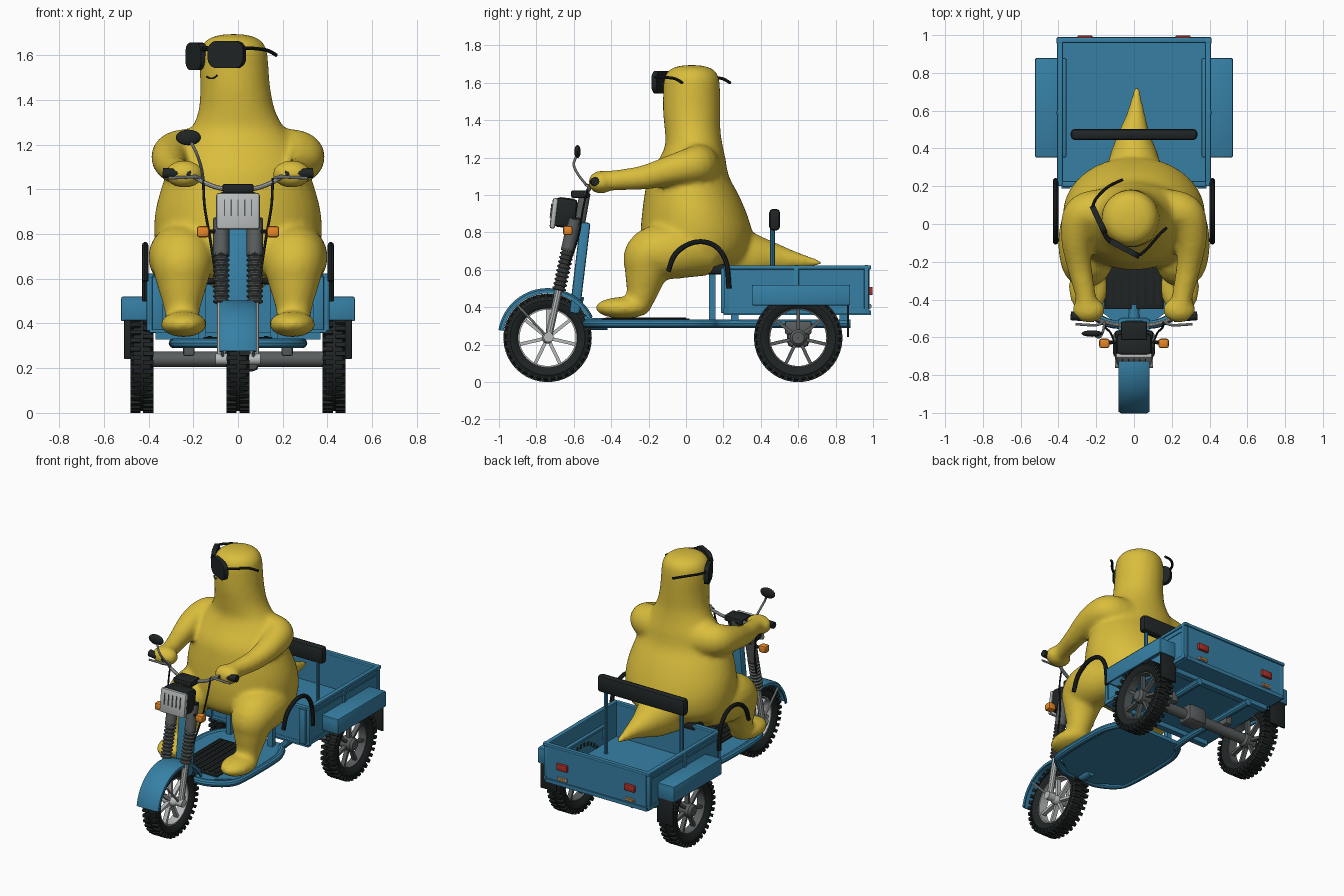
import bpy, bmesh, math
from mathutils import Vector, Matrix, Quaternion

if "Cube" in bpy.data.objects:
    bpy.data.objects.remove(bpy.data.objects["Cube"])


def material(name, rgb):
    m = bpy.data.materials.new(name)
    m.diffuse_color = (*rgb, 1)
    m.use_nodes = True
    m.node_tree.nodes["Principled BSDF"].inputs["Base Color"].default_value = m.diffuse_color
    return m


YELLOW = material("yellow", (0.70, 0.51, 0.045))
BLUE = material("blue", (0.037, 0.216, 0.376))
BLACK = material("black", (0.014, 0.018, 0.018))
GRAY = material("gray", (0.10, 0.11, 0.11))
SILVER = material("silver", (0.48, 0.50, 0.50))
ORANGE = material("orange", (0.80, 0.24, 0.02))
RED = material("red", (0.42, 0.03, 0.02))


def finish(bm, name, mat, mirror=False):
    bmesh.ops.recalc_face_normals(bm, faces=bm.faces[:])
    me = bpy.data.meshes.new(name)
    bm.to_mesh(me)
    bm.free()
    me.materials.append(mat)
    me.polygons.foreach_set("use_smooth", [True] * len(me.polygons))
    me.set_sharp_from_angle(angle=math.radians(35))
    ob = bpy.data.objects.new(name, me)
    bpy.context.scene.collection.objects.link(ob)
    if mirror:
        ob.modifiers.new("mirror", 'MIRROR')
    return ob


def smooth_path(pts, steps=6):
    """Catmull-Rom through tuples of any size"""
    out = []
    for i in range(len(pts) - 1):
        a, b, c, d = (pts[max(i - 1, 0)], pts[i], pts[i + 1], pts[min(i + 2, len(pts) - 1)])
        for s in range(steps):
            t = s / steps
            out.append(tuple(0.5 * (2 * q + (r - p) * t + (2 * p - 5 * q + 4 * r - u) * t * t
                                    + (3 * q - p - 3 * r + u) * t ** 3)
                             for p, q, r, u in zip(a, b, c, d)))
    return out + [tuple(pts[-1])]


def skin(bm, rings, closed=False, caps=True):
    vs = [[bm.verts.new(p) for p in ring] for ring in rings]
    n = len(vs[0])
    for a, b in zip(vs, vs[1:] + vs[:1] if closed else vs[1:]):
        for k in range(n):
            bm.faces.new((a[k], a[(k + 1) % n], b[(k + 1) % n], b[k]))
    if caps and not closed:
        bm.faces.new(vs[0])
        bm.faces.new(vs[-1])


def sweep(bm, pts, n=10):
    """round tube through (x, y, z, radius) points"""
    ps = [Vector(p[:3]) for p in pts]
    rings, q, last = [], None, None
    for i, p in enumerate(ps):
        t = (ps[min(i + 1, len(ps) - 1)] - ps[max(i - 1, 0)]).normalized()
        q = t.to_track_quat('Z', 'Y') if q is None else last.rotation_difference(t) @ q
        last = t
        r = max(pts[i][3], 0.002)
        rings.append([p + q @ Vector((r * math.cos(a), r * math.sin(a), 0))
                      for a in (2 * math.pi * k / n for k in range(n))])
    skin(bm, rings)


def tube(name, pts, r, mat, mirror=False, curve=True, n=10):
    bm = bmesh.new()
    pts = [(*p, r) for p in pts]
    sweep(bm, smooth_path(pts) if curve else pts, n)
    return finish(bm, name, mat, mirror)


def add_box(bm, c, size, rot=None):
    m = Matrix.Translation(c) @ (rot or Matrix()) @ Matrix.Diagonal((*size, 1))
    return bmesh.ops.create_cube(bm, size=1, matrix=m)


def box(name, c, size, mat, mirror=False, bevel=0.0, rot=None, seg=2):
    bm = bmesh.new()
    add_box(bm, c, size, rot)
    if bevel:
        bmesh.ops.bevel(bm, geom=bm.edges[:], offset=bevel, segments=seg, affect='EDGES', profile=0.5)
    return finish(bm, name, mat, mirror)


def ball(bm, c, radii, rot=None):
    m = Matrix.Translation(c) @ (rot or Matrix()) @ Matrix.Diagonal((*radii, 1))
    bmesh.ops.create_uvsphere(bm, u_segments=24, v_segments=14, radius=1, matrix=m)


def revolve(bm, profile, c, a0=0, a1=360, n=48):
    """spin an (x, radius) profile around the x direction"""
    full = a1 - a0 == 360
    rings = []
    for i in range(n if full else n + 1):
        a = math.radians(a0 + (a1 - a0) * i / n)
        rings.append([(c[0] + x, c[1] + r * math.cos(a), c[2] + r * math.sin(a)) for x, r in profile])
    skin(bm, rings, closed=full)


# Rider body: trunk sections (z, centre x, centre y, half width, half depth)
bm = bmesh.new()
trunk = [(.60, 0, .05, .20, .17), (.64, 0, .05, .31, .25), (.70, 0, .055, .36, .29), (.80, 0, .055, .375, .298),
         (.90, 0, .045, .37, .28), (1.0, 0, .03, .345, .252), (1.1, 0, .015, .31, .215), (1.2, 0, .035, .265, .175),
         (1.27, 0, .042, .21, .153), (1.35, -.005, .035, .172, .149), (1.45, -.012, .03, .157, .153),
         (1.55, -.018, .03, .154, .152), (1.63, -.02, .03, .147, .145), (1.675, -.02, .03, .11, .11),
         (1.694, -.02, .03, .045, .045)]
skin(bm, [[(cx + rx * math.cos(a), cy + ry * math.sin(a), z) for a in (math.tau * k / 40 for k in range(40))]
          for z, cx, cy, rx, ry in smooth_path(trunk, 4)])
sweep(bm, smooth_path([(0, .2, .68, .17), (0, .36, .665, .13), (0, .46, .66, .092),
                       (.01, .58, .65, .05), (.015, .73, .635, .012)]), 20)
for s in (-1, 1):
    sweep(bm, smooth_path([(s * .16, .06, 1.15, .13), (s * .27, .05, 1.16, .105), (s * .305, -.07, 1.135, .083),
                           (s * .29, -.22, 1.095, .066), (s * .26, -.36, 1.08, .056), (s * .25, -.44, 1.075, .056)]), 20)
    ball(bm, (s * .24, -.455, 1.068), (.088, .068, .062))
    sweep(bm, smooth_path([(s * .2, .12, .71, .14), (s * .25, -.05, .70, .148), (s * .25, -.185, .68, .143),
                           (s * .25, -.215, .58, .115), (s * .25, -.235, .48, .085), (s * .25, -.26, .41, .07)]), 20)
    ball(bm, (s * .243, -.335, .397), (.104, .15, .058))
body = finish(bm, "rider_body", YELLOW)
rm = body.modifiers.new("fuse", 'REMESH')
rm.mode, rm.voxel_size, rm.use_smooth_shade = 'VOXEL', 0.015, True
sm = body.modifiers.new("soften", 'SMOOTH')
sm.factor, sm.iterations = 0.5, 8

# Smile and sunglasses, head turned to one side
head_y = lambda x: .03 - .152 * math.sqrt(1 - ((x + .015) / .157) ** 2)
tube("smile", [(x, head_y(x) - .001, z) for x, z in
               ((-.14, 1.503), (-.125, 1.497), (-.108, 1.499), (-.093, 1.510))], .004, BLACK, n=6)
for nm, c, d, w in (("lens_left", (-.05, -.13, 1.603), (.16, -.085), .18),
                    ("lens_right", (-.187, .022, 1.595), (.07, -.15), .165)):
    bm = bmesh.new()
    rot = Matrix.Rotation(math.atan2(d[1], d[0]), 4, 'Z')
    add_box(bm, c, (w, .03, .122), rot)
    axis = rot.to_3x3() @ Vector((0, 1, 0))
    es = [e for e in bm.edges if abs((e.verts[0].co - e.verts[1].co).normalized().dot(axis)) > .9]
    bmesh.ops.bevel(bm, geom=es, offset=.045, segments=5, affect='EDGES', profile=.5)
    finish(bm, nm, BLACK)
tube("glasses_bridge", [(-.10, -.105, 1.625), (-.14, -.08, 1.63), (-.16, -.04, 1.625)], .011, BLACK)
tube("temple_left", [(.03, -.165, 1.632), (.075, -.125, 1.63), (.13, -.06, 1.622), (.172, -.02, 1.60)], .008, BLACK)
tube("temple_right", [(-.22, .09, 1.632), (-.2, .135, 1.63), (-.14, .195, 1.622), (-.06, .235, 1.60)], .008, BLACK)


# Wheels: tyre with tread blocks, rim, spokes, hub
def wheel(name, c, metal, hub):
    bm = bmesh.new()
    revolve(bm, [(-.03, .158), (-.045, .175), (-.05, .2), (-.038, .222), (0, .228), (.038, .222),
                 (.05, .2), (.045, .175), (.03, .158)], c)
    for k in range(36):
        for s in (-1, 1):
            rot = Matrix.Rotation(math.tau * (k + .25 * s) / 36, 4, 'X')
            add_box(bm, Vector(c) + rot @ Vector((s * .029, 0, .222)), (.046, .02, .028), rot)
    finish(bm, name + "_tyre", BLACK)
    bm = bmesh.new()
    revolve(bm, [(-.03, .15), (-.03, .163), (.03, .163), (.03, .15)], c)
    revolve(bm, [(-.05, .001), (-.05, hub * .7), (-.035, hub), (.035, hub), (.05, hub * .7), (.05, .001)], c, n=20)
    for k in range(7):
        rot = Matrix.Rotation(math.tau * k / 7, 4, 'X')
        add_box(bm, Vector(c) + rot @ Vector((0, 0, .09)), (.028, .018, .135), rot)
    finish(bm, name + "_rim", metal)


wheel("front_wheel", (0, -.74, .236), SILVER, .03)
wheel("rear_wheel_left", (.43, .6, .236), GRAY, .045)
wheel("rear_wheel_right", (-.43, .6, .236), GRAY, .045)
tube("rear_axle", [(-.4, .6, .24), (.4, .6, .24)], .035, GRAY, curve=False, n=16)
box("differential", (.02, .6, .245), (.15, .12, .12), GRAY, bevel=.03)

# Front mudguard
bm = bmesh.new()
revolve(bm, [(-.083, .238), (-.083, .256), (-.068, .266), (.068, .266), (.083, .256), (.083, .238),
             (.075, .238), (.066, .257), (-.066, .257), (-.075, .238)], (0, -.74, .236), 25, 171, 28)
finish(bm, "front_mudguard", BLUE)
tube("mudguard_stay", [(.068, -.74, .24), (.074, -.91, .42)], .007, SILVER, True, False)

# Fork: y follows the rake
fy = lambda z: -.735 + (z - .24) * .22
F = lambda z0, z1, x=.075: [(x, fy(z0), z0), (x, fy(z1), z1)]
tube("fork_lower", F(.24, .55), .02, SILVER, True, False)
tube("fork_upper", F(.70, .87), .036, GRAY, True, False, 16)
tube("fork_axle", [(.045, -.735, .24), (.1, -.735, .24)], .027, SILVER, True, False, 14)
bm = bmesh.new()
sweep(bm, [(.075, fy(z), z, .037 if i % 4 in (1, 2) else .028)
           for i, z in enumerate(.49 + .0058 * j for j in range(41))], 16)
finish(bm, "fork_spring", GRAY, True)
box("fork_crown", (0, fy(.86), .86), (.2, .07, .04), BLACK, bevel=.01)
tube("steering_tube", [(0, -.57, .84), (0, -.54, 1.01)], .03, GRAY, curve=False, n=14)
tilt = Matrix.Rotation(-.12, 4, 'X')
box("front_column", (0, -.567, .61), (.11, .055, .49), BLUE, bevel=.012, rot=tilt)
tube("column_foot", [(0, -.575, .46), (0, -.59, .37), (0, -.52, .315), (0, -.42, .31)], .032, BLUE, n=12)

# Headlight and signals
box("headlight_housing", (0, -.645, .905), (.19, .12, .16), BLACK, bevel=.025, rot=tilt)
box("headlight_lens", (0, -.706, .902), (.195, .03, .165), SILVER, bevel=.013, rot=tilt)
for k in range(5):
    box(f"lens_groove_{k}", (-.06 + .03 * k, -.722, .918), (.005, .005, .075), GRAY, rot=tilt)
box("turn_signal", (.157, -.632, .81), (.055, .05, .05), ORANGE, True, .012)
tube("signal_arm", [(.05, -.615, .815), (.14, -.63, .81)], .01, BLACK, True, False)

# Handlebar, grips, levers, cables, mirror
box("dashboard", (0, -.565, 1.005), (.14, .1, .04), BLACK, bevel=.01)
tube("handlebar", [(0, -.535, 1.0), (.08, -.535, 1.005), (.15, -.52, 1.03), (.21, -.5, 1.062), (.32, -.487, 1.072)],
     .011, SILVER, True)
tube("grip", [(.21, -.497, 1.068), (.335, -.486, 1.073)], .023, BLACK, True, False, 14)
tube("brake_lever", [(.16, -.515, 1.05), (.2, -.535, 1.055), (.31, -.53, 1.05)], .007, SILVER, True)
tube("cable", [(.155, -.52, 1.05), (.15, -.55, .93), (.125, -.575, .78), (.1, -.63, .62)], .006, BLACK, True, n=6)
tube("mirror_stem", [(-.155, -.52, 1.04), (-.165, -.57, 1.10), (-.185, -.6, 1.16), (-.21, -.585, 1.21)], .007, SILVER)
bm = bmesh.new()
ball(bm, (-.222, -.58, 1.232), (.056, .017, .035))
finish(bm, "mirror_head", BLACK)

# Foot deck and frame
bm = bmesh.new()
half = [(.1, -.52), (.26, -.4), (.28, .05), (.2, .2)]
f = bm.faces.new([bm.verts.new((x, y, .3)) for x, y in half + [(-x, y) for x, y in half[::-1]]])
ext = bmesh.ops.extrude_face_region(bm, geom=[f])
bmesh.ops.translate(bm, vec=(0, 0, .025), verts=[v for v in ext["geom"] if isinstance(v, bmesh.types.BMVert)])
finish(bm, "foot_deck", BLUE)
tube("deck_rail", [(0, -.53, .312), (.13, -.525, .312), (.25, -.45, .312), (.283, -.33, .312), (.283, .0, .312),
                   (.25, .12, .312), (.2, .25, .312), (.2, .88, .312)], .023, BLUE, True)
box("floor_mat", (0, -.215, .332), (.31, .47, .014), BLACK, bevel=.004)
for k in range(7):
    box(f"mat_rib_{k}", (-.126 + .042 * k, -.215, .34), (.02, .43, .01), BLACK)
for k, y in enumerate((.26, .84)):
    box(f"cross_member_{k}", (0, y, .345), (.74, .04, .035), BLUE)
box("axle_mount", (.22, .6, .29), (.05, .14, .07), GRAY, True, .008)

# Seat, posts, backrest, side hoops
box("seat", (0, .07, .605), (.46, .32, .06), BLACK, bevel=.02)
box("seat_post", (.16, .14, .45), (.035, .035, .27), BLUE, True)
tube("backrest_post", [(.29, .463, .38), (.29, .463, .85)], .014, BLUE, True, False)
box("backrest", (0, .474, .868), (.67, .058, .115), BLACK, bevel=.02)
tube("side_hoop", [(.415, -.095, .59), (.415, -.06, .68), (.415, .01, .735), (.415, .09, .75), (.415, .165, .72),
                   (.415, .215, .64), (.415, .23, .5)], .014, BLACK, True)

# Cargo bed
box("bed_floor", (0, .59, .37), (.79, .78, .022), BLUE)
box("bed_side", (.39, .59, .495), (.02, .77, .25), BLUE, True)
box("bed_front", (0, .212, .495), (.78, .02, .25), BLUE)
box("tailgate", (0, .97, .49), (.76, .02, .25), BLUE)
box("side_top_rail", (.392, .595, .613), (.032, .79, .022), BLUE, True, .006)
box("front_top_rail", (0, .212, .613), (.76, .032, .022), BLUE, bevel=.006)
box("tail_top_rail", (0, .973, .613), (.82, .03, .022), BLUE, bevel=.006)
box("side_bottom_rail", (.398, .59, .38), (.02, .78, .025), BLUE, True)
box("tail_bottom_rail", (0, .975, .37), (.78, .03, .025), BLUE)
for nm, y in (("front", .215), ("middle", .59), ("rear", .965)):
    box(f"bed_post_{nm}", (.396, y, .497), (.026, .026, .255), BLUE, True, .004)
box("side_crease", (.4, .59, .575), (.01, .74, .012), BLUE, True)
box("bed_front_rib", (.36, .197, .49), (.05, .02, .24), BLUE, True, .005)

# Rear mudguards with open undersides, and flaps
box("rear_guard_top", (.44, .615, .51), (.165, .525, .02), BLUE, True, .008)
box("rear_guard_skirt", (.516, .615, .463), (.014, .525, .105), BLUE, True, .005)
box("rear_guard_front", (.44, .36, .463), (.15, .014, .1), BLUE, True, .005)
box("rear_guard_back", (.44, .87, .463), (.15, .014, .1), BLUE, True, .005)
box("mud_flap", (.447, .866, .335), (.125, .012, .19), BLACK, True, .004)

# Tail lights and reflectors
box("tail_light", (.26, .986, .487), (.08, .024, .045), RED, True, .006)
box("reflector", (.26, .983, .405), (.07, .012, .022), SILVER, True)
box("reflector_strip", (.26, .99, .405), (.05, .006, .012), ORANGE, True)
